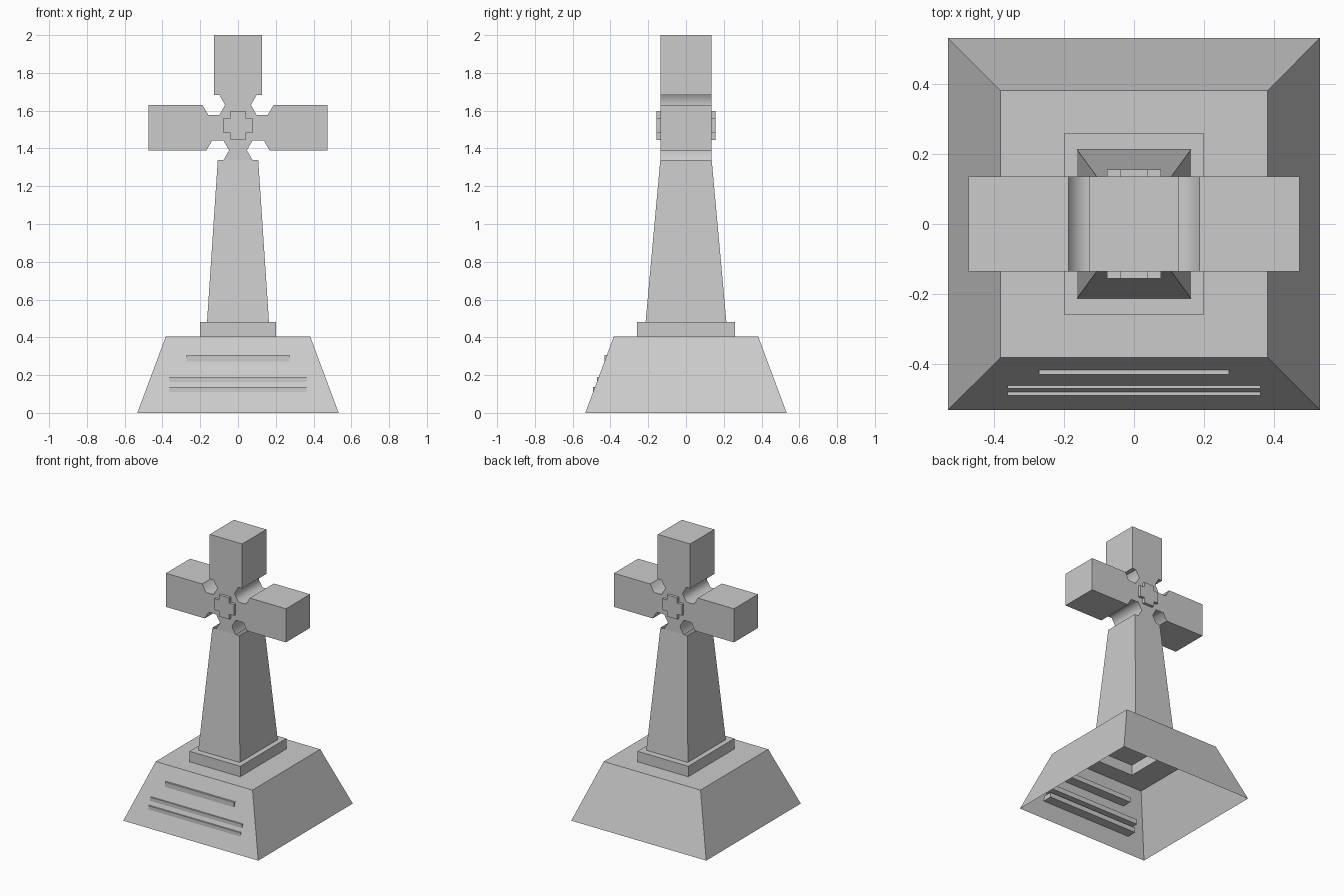
import bpy, bmesh, math

cube = bpy.data.objects.get("Cube")
if cube:
    bpy.data.objects.remove(cube, do_unlink=True)

stone = bpy.data.materials.new("grey_stone")
stone.use_nodes = True
GREY = (0.6, 0.6, 0.6, 1)
stone.diffuse_color = GREY
stone.node_tree.nodes["Principled BSDF"].inputs["Base Color"].default_value = GREY


def add_object(name, bm):
    mesh = bpy.data.meshes.new(name)
    bm.to_mesh(mesh)
    bm.free()
    mesh.materials.append(stone)
    obj = bpy.data.objects.new(name, mesh)
    bpy.context.collection.objects.link(obj)
    return obj


def loft(name, rings, cap_bottom=False, cap_top=True):
    """Stack rectangles (half width, half depth, height) into a shell."""
    bm = bmesh.new()
    loops = [[bm.verts.new((sx * w, sy * d, z))
              for sx, sy in ((-1, -1), (1, -1), (1, 1), (-1, 1))]
             for w, d, z in rings]
    for low, high in zip(loops, loops[1:]):
        for i in range(4):
            j = (i + 1) % 4
            bm.faces.new((low[i], low[j], high[j], high[i]))
    if cap_bottom:
        bm.faces.new(loops[0][::-1])
    if cap_top:
        bm.faces.new(loops[-1])
    return add_object(name, bm)


def slab(name, outline, y0, y1, smooth_length=0):
    """Extrude an x-z outline along y; edges of smooth_length get soft shading."""
    bm = bmesh.new()
    front = [bm.verts.new((x, y0, z)) for x, z in outline]
    back = [bm.verts.new((x, y1, z)) for x, z in outline]
    bm.faces.new(front)
    bm.faces.new(back[::-1])
    for i in range(len(front)):
        j = (i + 1) % len(front)
        face = bm.faces.new((front[j], front[i], back[i], back[j]))
        length = (front[j].co - front[i].co).length
        face.smooth = abs(length - smooth_length) < 0.001
    bmesh.ops.recalc_face_normals(bm, faces=bm.faces)
    return add_object(name, bm)


# Hollow pedestal, open below and under the plinth
loft("pedestal", [(0.533, 0.533, 0), (0.382, 0.382, 0.405), (0.2, 0.26, 0.405)],
     cap_top=False)
loft("plinth", [(0.2, 0.26, 0.405), (0.2, 0.26, 0.48)])
loft("shaft", [(0.164, 0.214, 0.48), (0.107, 0.136, 1.34)], cap_top=False)

# Cross head: right half outline with hexagonal notches, then mirrored
R = 0.06


def notch(cx, cz, angles):
    return [(cx + R * math.cos(math.radians(a)), cz + R * math.sin(math.radians(a)))
            for a in angles]


half = [(0.107, 1.338)]
half += notch(0.107, 1.39, (240, 180, 120, 60, 0))
half += [(0.474, 1.39), (0.474, 1.63)]
half += notch(0.128, 1.63, (0, -60, -120, -180, -240))
half += [(0.128, 1.682), (0.128, 2.0)]
half = half[1:]
# drop the doubled corner where the upper notch meets the upper arm
slab("cross_head", half + [(-x, z) for x, z in reversed(half)], -0.136, 0.136, R)

# Raised plus-shaped emblems on both faces
A, B, CZ = 0.077, 0.04, 1.522
plus = [(B, -A), (B, -B), (A, -B), (A, B), (B, B), (B, A)]
plus = [(x, CZ + z) for x, z in plus + [(-x, z) for x, z in reversed(plus)]]
for name, side in (("front_emblem", -1), ("back_emblem", 1)):
    slab(name, plus, side * 0.13, side * 0.156)

# Ledge bars set into the sloping front
for name, w, top, y in (("upper_bar", 0.272, 0.307, -0.432),
                        ("middle_bar", 0.363, 0.19, -0.472),
                        ("lower_bar", 0.363, 0.137, -0.492)):
    slab(name, [(-w, top - 0.035), (w, top - 0.035), (w, top), (-w, top)], y, y + 0.07)
